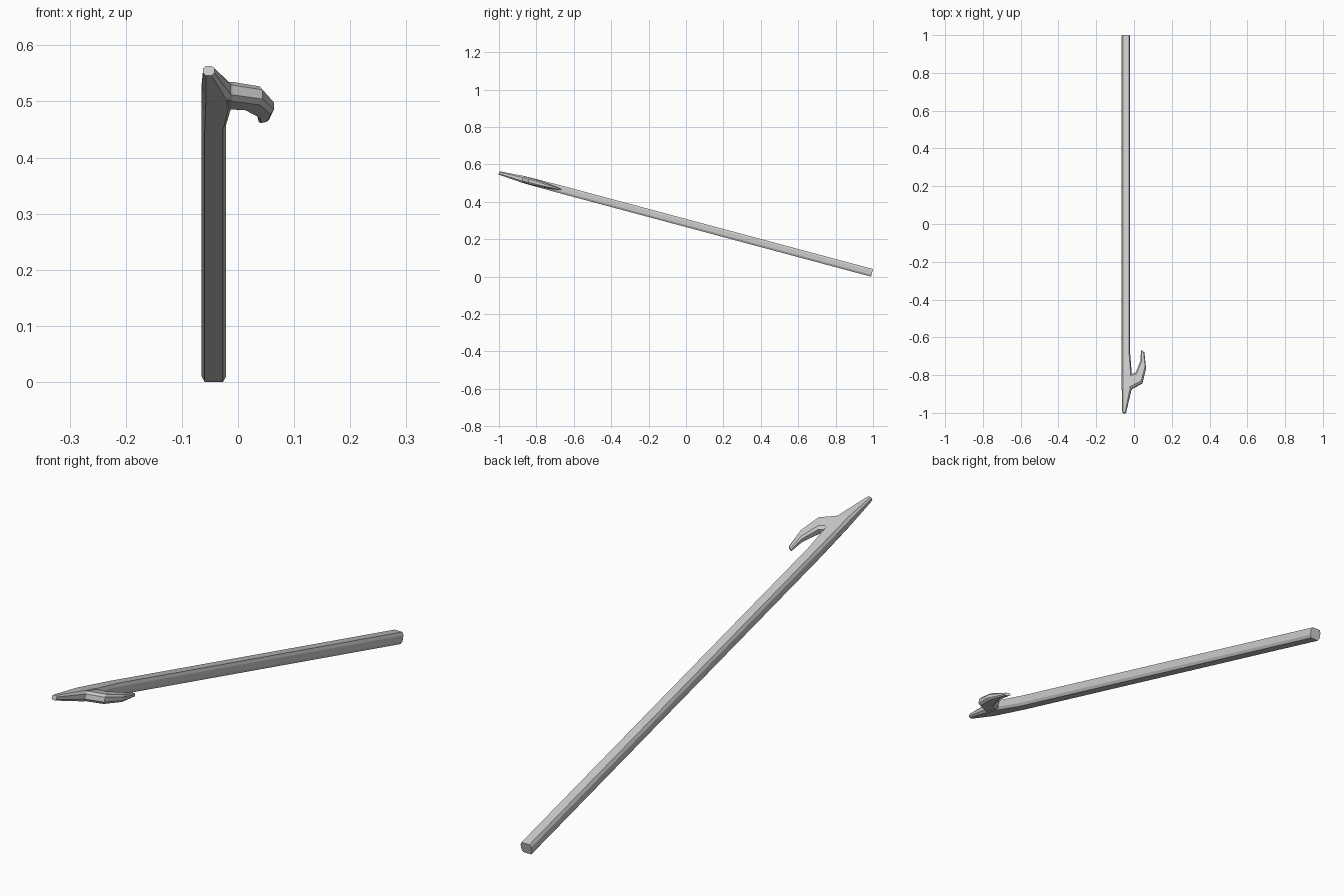
import bpy, bmesh, math
from mathutils import Matrix

if "Cube" in bpy.data.objects:
    bpy.data.objects.remove(bpy.data.objects["Cube"])

TILT = math.radians(15)
PLACE = Matrix.Translation((0, 0, 0.2868)) @ Matrix.Rotation(-TILT, 4, 'X')


def ring(bm, p, q, h, c):
    """Octagonal section spanning p to q in the head plane, half height h, chamfer c."""
    def at(u, t):
        x = p[0] + (q[0] - p[0]) * u
        y = p[1] + (q[1] - p[1]) * u
        return bm.verts.new((x, y / math.cos(TILT), t))
    k = h * 0.5
    return [at(0, -k), at(c, -h), at(1 - c, -h), at(1, -k),
            at(1, k), at(1 - c, h), at(c, h), at(0, k)]


def loft(name, sections):
    bm = bmesh.new()
    rings = [ring(bm, *s) for s in sections]
    for a, b in zip(rings, rings[1:]):
        for i in range(8):
            j = (i + 1) % 8
            bm.faces.new((a[i], a[j], b[j], b[i]))
    bm.faces.new(rings[0])
    bm.faces.new(rings[-1])
    bmesh.ops.recalc_face_normals(bm, faces=bm.faces[:])
    bm.transform(PLACE)
    mesh = bpy.data.meshes.new(name)
    bm.to_mesh(mesh)
    bm.free()
    obj = bpy.data.objects.new(name, mesh)
    bpy.context.collection.objects.link(obj)
    return obj


# Long pole, flaring slightly at the head and tapering to a blunt spike
loft("pole_and_spike", [
    ((-0.065, 0.9946), (-0.021, 0.9946), 0.021, 0.13),
    ((-0.065, -0.68), (-0.021, -0.68), 0.021, 0.13),
    ((-0.065, -0.79), (-0.012, -0.79), 0.020, 0.13),
    ((-0.065, -0.87), (-0.012, -0.87), 0.019, 0.15),
    ((-0.062, -1.0), (-0.042, -1.0), 0.009, 0.25),
])

# Back-curving hook, rooted inside the pole: inner point, outer point, half height
loft("hook", [
    ((-0.042, -0.78), (-0.042, -0.90), 0.013, 0.15),
    ((-0.011, -0.795), (-0.010, -0.872), 0.018, 0.15),
    ((0.008, -0.79), (0.044, -0.842), 0.017, 0.15),
    ((0.034, -0.725), (0.064, -0.765), 0.013, 0.18),
    ((0.037, -0.667), (0.055, -0.680), 0.005, 0.25),
])
